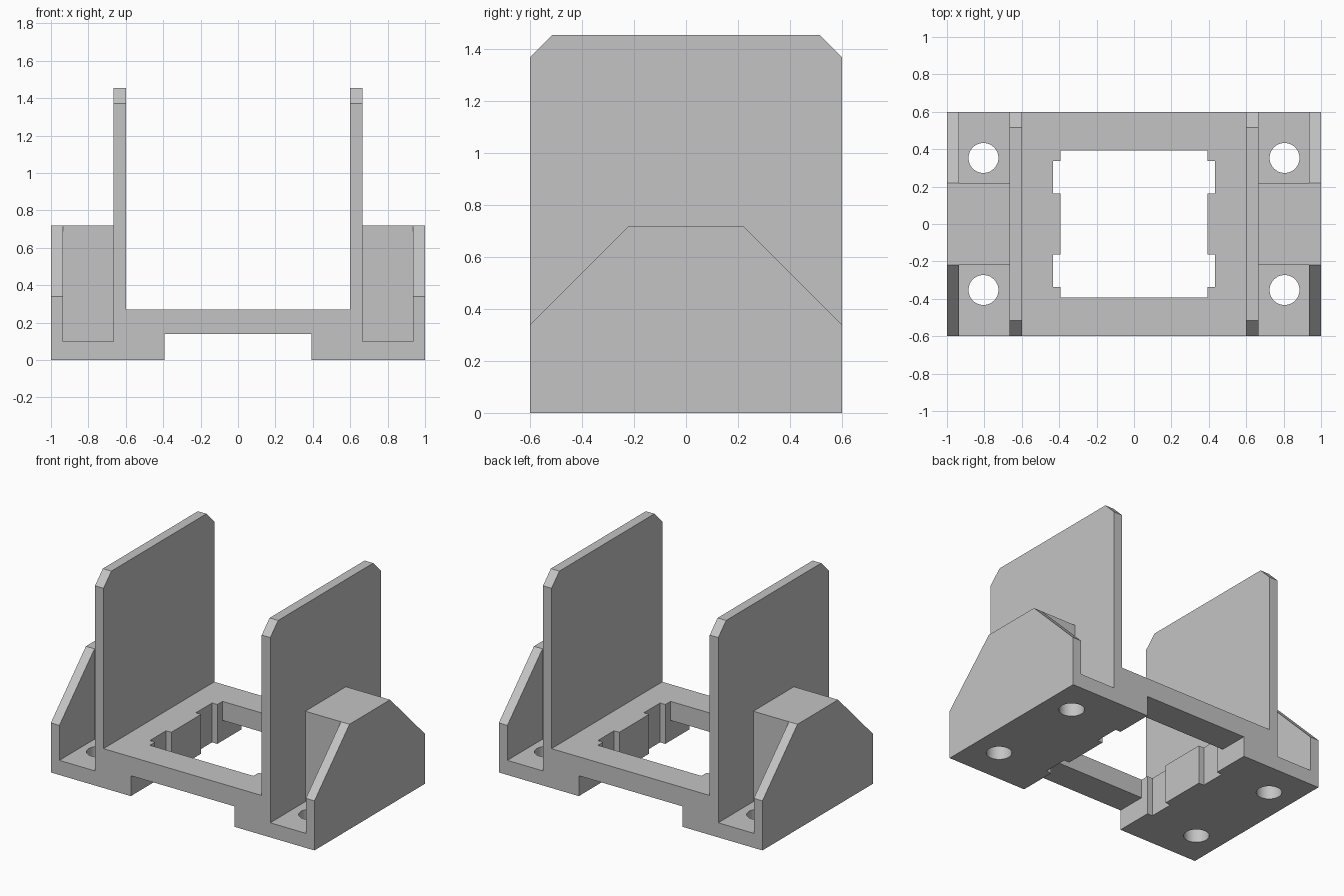
import bpy, bmesh
from mathutils import Matrix, Vector

if "Cube" in bpy.data.objects:
    bpy.data.objects.remove(bpy.data.objects["Cube"], do_unlink=True)

GREY = (0.55, 0.55, 0.55, 1.0)
grey = bpy.data.materials.new("plain grey")
grey.use_nodes = True
grey.diffuse_color = GREY
grey.node_tree.nodes["Principled BSDF"].inputs["Base Color"].default_value = GREY


def add_object(name, bm):
    bmesh.ops.recalc_face_normals(bm, faces=bm.faces[:])
    mesh = bpy.data.meshes.new(name)
    bm.to_mesh(mesh)
    bm.free()
    mesh.materials.append(grey)
    obj = bpy.data.objects.new(name, mesh)
    bpy.context.collection.objects.link(obj)
    return obj


def extrude(name, points, offset):
    """Extrude a closed outline of 3D points along an offset."""
    bm = bmesh.new()
    face = bm.faces.new([bm.verts.new(p) for p in points])
    result = bmesh.ops.extrude_face_region(bm, geom=[face], use_keep_orig=True)
    verts = [v for v in result["geom"] if isinstance(v, bmesh.types.BMVert)]
    bmesh.ops.translate(bm, verts=verts, vec=Vector(offset))
    return add_object(name, bm)


def box(name, x0, x1, y0, y1, z0, z1):
    outline = [(x0, y0, z0), (x1, y0, z0), (x1, y1, z0), (x0, y1, z0)]
    return extrude(name, outline, (0, 0, z1 - z0))


def chamfered_slab(name, x0, x1, top_y, shoulder, top):
    """Upright slab across x whose two upper corners are cut off."""
    half = [(x0, -D, 0), (x0, -D, shoulder), (x0, -top_y, top)]
    outline = half + [(x, -y, z) for x, y, z in reversed(half)]
    return extrude(name, outline, (x1 - x0, 0, 0))


def mirror_x(obj):
    obj.modifiers.new("Mirror", "MIRROR").use_axis[0] = True


def cut(obj, cutters):
    for cutter in cutters:
        mod = obj.modifiers.new("Cut", "BOOLEAN")
        mod.operation, mod.solver, mod.object = "DIFFERENCE", "EXACT", cutter
    graph = bpy.context.evaluated_depsgraph_get()
    mesh = bpy.data.meshes.new_from_object(obj.evaluated_get(graph))
    obj.modifiers.clear()
    obj.data = mesh
    for cutter in cutters:
        bpy.data.objects.remove(cutter, do_unlink=True)


D = 0.6                      # half depth
WALL_IN, WALL_OUT = 0.6, 0.665
OPENING, NOTCH = 0.393, 0.433
DECK = 0.27

# Tall side walls with clipped corners
mirror_x(chamfered_slab("side_wall", WALL_IN, WALL_OUT, 0.515, 1.37, 1.455))

# Mounting blocks: sloped ends, open screw pockets and through holes
block = chamfered_slab("mounting_block", WALL_OUT, 1.0, 0.22, 0.34, 0.72)
cutters = []
for s in (-1, 1):
    cutters.append(box("pocket_cutter", 0.62, 0.935, *sorted((s * 0.22, s * 0.8)), 0.1, 1.0))
    bm = bmesh.new()
    bmesh.ops.create_cone(bm, cap_ends=True, segments=48, radius1=0.08, radius2=0.08,
                          depth=0.3, matrix=Matrix.Translation((0.805, s * 0.353, 0.05)))
    cutters.append(add_object("hole_cutter", bm))
cut(block, cutters)
mirror_x(block)
bpy.ops.object.select_all(action="DESELECT")
block.select_set(True)
bpy.context.view_layer.objects.active = block
bpy.ops.object.shade_smooth_by_angle()

# Side rails with two notches facing the central opening
edge = [(OPENING, 0.162), (NOTCH, 0.162), (NOTCH, 0.337), (OPENING, 0.337), (OPENING, D), (WALL_IN, D)]
plan = edge + [(x, -y) for x, y in reversed(edge)]
mirror_x(extrude("side_rail", [(x, y, 0) for x, y in plan], (0, 0, DECK)))

# Raised bridges joining the rails at front and back
box("front_bridge", -OPENING, OPENING, -D, -0.394, 0.14, DECK)
box("back_bridge", -OPENING, OPENING, 0.394, D, 0.14, DECK)
